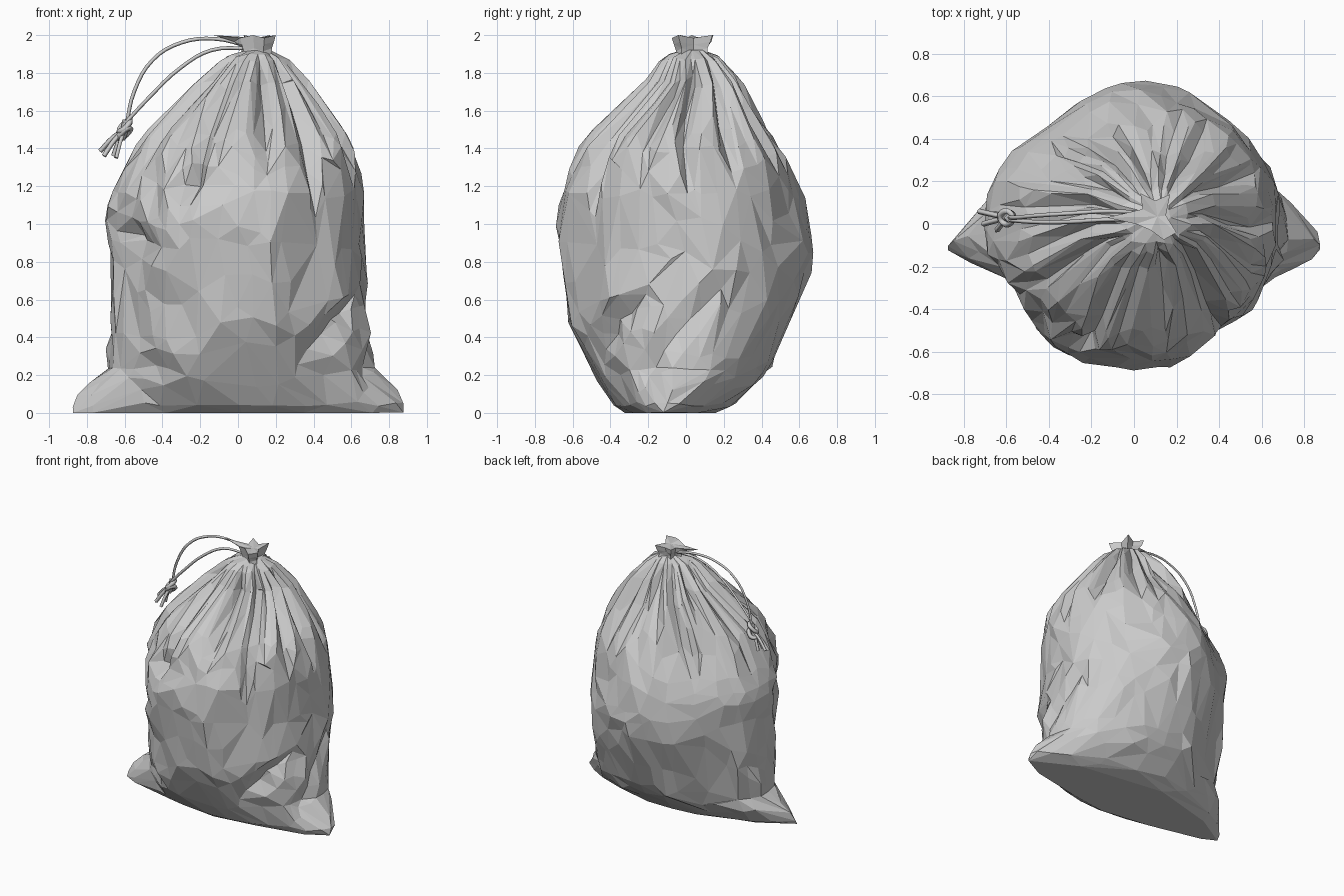
import bpy, bmesh, math, random
from mathutils import Vector, noise

random.seed(4)
TAU = 2 * math.pi

cube = bpy.data.objects.get("Cube")
if cube:
    bpy.data.objects.remove(cube, do_unlink=True)


def material(name, value):
    m = bpy.data.materials.new(name)
    m.use_nodes = True
    colour = (value, value, value, 1)
    m.diffuse_color = colour
    m.node_tree.nodes["Principled BSDF"].inputs["Base Color"].default_value = colour
    return m


GREY = material("light grey plastic", 0.6)


def add_object(name, bm):
    bmesh.ops.recalc_face_normals(bm, faces=bm.faces)
    mesh = bpy.data.meshes.new(name)
    bm.to_mesh(mesh)
    bm.free()
    mesh.materials.append(GREY)
    ob = bpy.data.objects.new(name, mesh)
    bpy.context.collection.objects.link(ob)
    return ob


def loft(rings):
    """Skin a stack of equal point rings and cap both ends."""
    bm = bmesh.new()
    rows = [[bm.verts.new(p) for p in ring] for ring in rings]
    n = len(rows[0])
    for a, b in zip(rows, rows[1:]):
        for i in range(n):
            j = (i + 1) % n
            bm.faces.new((a[i], a[j], b[j], b[i]))
    for row in (rows[0], rows[-1]):
        bm.faces.new(row)
    return bm


def smooth(a, b, x):
    t = min(1, max(0, (x - a) / (b - a)))
    return t * t * (3 - 2 * t)


def tri(t):
    return abs(2 * (t % 1) - 1)


# Bag silhouette: height, right, left, front, back
PROFILE = [
    (0, -.58, .6, -.32, .15), (.04, -.62, .66, -.38, .25),
    (.2, -.67, .71, -.5, .42), (.4, -.69, .72, -.59, .52),
    (.65, -.68, .69, -.64, .61), (.88, -.66, .66, -.67, .67),
    (1.05, -.69, .66, -.66, .64), (1.2, -.66, .66, -.64, .59),
    (1.4, -.55, .61, -.57, .5), (1.6, -.37, .49, -.36, .38),
    (1.75, -.22, .38, -.21, .29), (1.86, -.1, .28, -.14, .2),
    (1.9, -.03, .22, -.09, .15), (1.92, .04, .18, -.03, .1)]

# Pinched creases: start turn and height, end turn and height, depth
# (turn is zero at the front and grows towards the left side)
CREASES = [
    (-1.5, 1, -.4, .84, .06), (-.9, 1.35, -.5, .85, .05), (-1, .28, -.4, .2, .04),
    (.4, .25, 1.25, .62, .05), (.5, .44, 1.2, .34, .04), (-.6, 1.2, .1, 1.2, .04),
    (1.1, .1, 2, .75, .05), (.7, .46, 1.4, .6, .05), (-2, .55, -1.2, .25, .04)]

# Flattened sides: angle, depth, half width
FLATS = [(2.25, .07, .6), (3.73, .04, .4), (5.33, .03, .4)]


def section(z):
    """Silhouette at a height, by a smooth spline through the profile."""
    k = next((i for i, row in enumerate(PROFILE[1:]) if z <= row[0]), len(PROFILE) - 2)
    p, q = PROFILE[k], PROFILE[k + 1]
    before, after = PROFILE[max(0, k - 1)], PROFILE[min(len(PROFILE) - 1, k + 2)]
    span = q[0] - p[0]
    t = min(1, (z - p[0]) / span)
    out = []
    for o, a, b, c in zip(before[1:], p[1:], q[1:], after[1:]):
        m0 = (b - o) / (q[0] - before[0]) * span
        m1 = (c - a) / (after[0] - p[0]) * span
        out.append(a + m0 * t + (3 * (b - a) - 2 * m0 - m1) * t ** 2
                   + (2 * (a - b) + m0 + m1) * t ** 3)
    return out


def crease_depth(angle, z):
    turn = (angle + 1.5 * math.pi) % TAU - math.pi
    here = Vector((turn * .66, z))
    total = 0
    for u0, z0, u1, z1, depth in CREASES:
        a, b = Vector((u0 * .66, z0)), Vector((u1 * .66, z1))
        t = min(1, max(0, (here - a).dot(b - a) / (b - a).length_squared))
        taper = 1 - abs(2 * t - 1)
        total += depth * taper * max(0, 1 - (here - a.lerp(b, t)).length / .1)
    return total


def bag_point(angle, z):
    x0, x1, y0, y1 = section(z)
    c, s = math.cos(angle), math.sin(angle)
    centre = Vector(((x0 + x1) / 2, (y0 + y1) / 2, z))
    radial = Vector(((x1 - x0) / 2 * c, (y1 - y0) / 2 * s, 0))
    out = radial.normalized()

    # Broad irregular pleats fanning down from the neck
    way = Vector((c, s, 0))
    start = 1.22 + .45 * noise.noise(way * 4)
    fade = smooth(start, start + .35, z) * (1 - .75 * smooth(1.7, 1.92, z))
    wander = 1.2 * noise.noise(way * 1.7 + Vector((0, 0, z * .5)))
    turn = angle / TAU
    fold = .65 * tri(turn * 8 + wander) + .35 * tri(turn * 15 - wander)
    push = fade * (.03 - .14 * fold ** 1.5)

    # Soft dents, creases and flattened sides
    p = centre + radial
    body = smooth(0, .25, z) * (1 - smooth(1.3, 1.7, z))
    push += body * .03 * noise.noise(p * 2.6)
    push -= crease_depth(angle, z)
    for middle, depth, width in FLATS:
        push -= depth * body * (1 - smooth(0, width, abs(angle - middle)))

    # Pinched bottom corners
    gap = math.acos(min(1, abs(c)))
    ear = max(0, 1 - gap / .85) ** 1.4 * max(0, 1 - (z / .23) ** 1.4)
    push += .29 * ear
    p += out * push
    p.y -= .04 * ear
    return p


# Crumpled bag, reduced to irregular flat facets
heights = [1.92 * i / 80 for i in range(81)]
bag = add_object("bag_body", loft(
    [[bag_point(TAU * i / 160, z) for i in range(160)] for z in heights]))
bpy.context.view_layer.objects.active = bag
bag.select_set(True)
mod = bag.modifiers.new("facets", "DECIMATE")
mod.ratio = .045
bpy.ops.object.modifier_apply(modifier=mod.name)
normals = [v.normal.copy() for v in bag.data.vertices]
for v, normal in zip(bag.data.vertices, normals):
    if .1 < v.co.z < 1.4:
        v.co += normal * random.uniform(-.018, .014)
    v.co.z = max(0, v.co.z)
    v.co.x = max(-.875, min(.875, v.co.x))

# Tied mouth flaring into a ragged star above the neck
RIM = [(.2, -.04), (.15, .04), (.17, .14), (.1, .11), (.03, .145), (.04, .07),
       (-.13, .03), (.01, 0), (.08, -.03), (.14, -.075)]
neck = Vector((.11, .035))
mouth_rings = []
for z, scale, reach in ((1.86, .8, .1), (1.92, .8, .09), (1.955, .9, .13), (1.99, 1, .3)):
    ring = []
    for i, pt in enumerate(RIM):
        d = (Vector(pt) - neck) * scale
        d = d.normalized() * min(d.length, reach)
        ring.append((neck.x + d.x, neck.y + d.y, z + (.01 if i % 2 == 0 else -.005)))
    mouth_rings.append(ring)
mouth_rings.append([(neck.x, neck.y, 1.985)] * len(RIM))
bm = loft(mouth_rings)
bmesh.ops.remove_doubles(bm, verts=bm.verts, dist=.003)
bmesh.ops.triangulate(bm, faces=bm.faces)
add_object("gathered_mouth", bm)


def cord(name, points, radius, cyclic=False):
    curve = bpy.data.curves.new(name, "CURVE")
    curve.dimensions = "3D"
    curve.bevel_depth = radius
    curve.bevel_resolution = 0
    curve.resolution_u = 4
    curve.use_fill_caps = True
    spline = curve.splines.new("BEZIER")
    spline.bezier_points.add(len(points) - 1)
    spline.use_cyclic_u = cyclic
    for bp, p in zip(spline.bezier_points, points):
        bp.co = p
        bp.handle_left_type = bp.handle_right_type = "AUTO"
    curve.materials.append(GREY)
    ob = bpy.data.objects.new(name, curve)
    bpy.context.collection.objects.link(ob)


# Drawstring: two hanging cords, knot and loose ends
cord("outer_cord", [(.06, .05, 1.94), (-.12, .06, 1.98), (-.3, .05, 1.96),
                    (-.45, .04, 1.87), (-.55, .03, 1.7), (-.59, .03, 1.53)], .01)
cord("inner_cord", [(.06, .02, 1.93), (-.14, .02, 1.92), (-.3, .01, 1.83),
                    (-.48, .01, 1.66), (-.6, .02, 1.53)], .01)
knot = Vector((-.6, .03, 1.5))
for k, tilt in enumerate((-.5, .6)):
    cord("knot_wrap_%d" % (k + 1),
         [knot + Vector((.03 * math.cos(a), .03 * math.sin(a), .03 * math.cos(a + tilt) + .02 * (1 - 2 * k)))
          for a in (TAU * i / 6 for i in range(6))], .016, True)
cord("knot_core", [knot + Vector((.01, 0, .05)), knot, knot - Vector((.02, 0, .05))], .022)
for k, tip in enumerate(((-.73, .06, 1.385), (-.71, 0, 1.36), (-.645, -.03, 1.35), (-.66, .05, 1.36))):
    end = Vector(tip)
    middle = (knot + end) / 2 + Vector((0, 0, .012))
    cord("loose_end_%d" % (k + 1), [knot, middle, end], .013)
